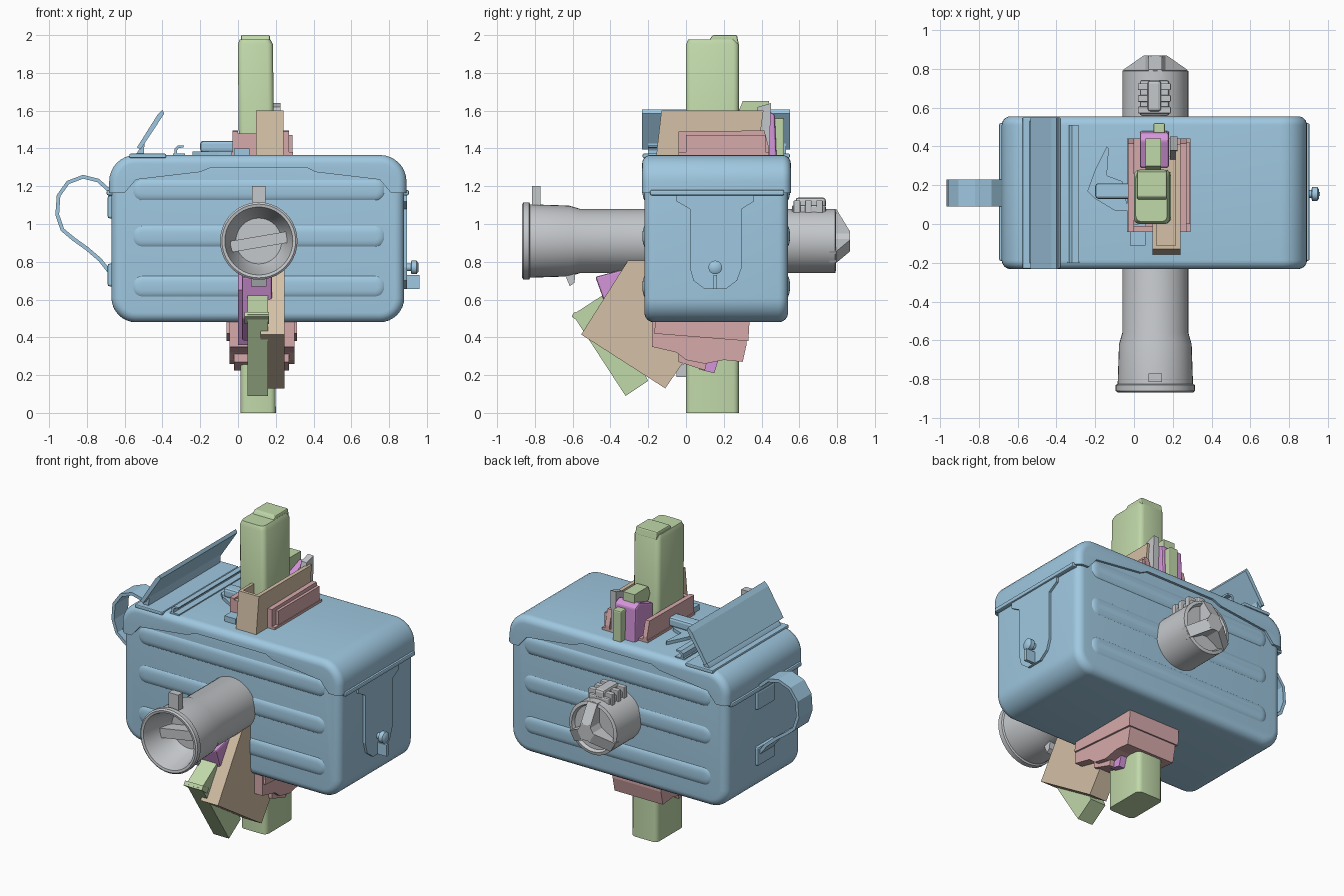
import bpy, bmesh, math
from mathutils import Vector

if "Cube" in bpy.data.objects:
    bpy.data.objects.remove(bpy.data.objects["Cube"])

def mat(name, c):
    m = bpy.data.materials.new(name)
    m.diffuse_color = (*c, 1)
    m.use_nodes = True
    m.node_tree.nodes["Principled BSDF"].inputs["Base Color"].default_value = m.diffuse_color
    return m

BLUE = mat("blue", (.35, .58, .75))
GREEN = mat("green", (.53, .69, .40))
PINK = mat("pink", (.68, .40, .41))
TAN = mat("tan", (.66, .53, .38))
GREY = mat("grey", (.56, .58, .60))
MAG = mat("magenta", (.66, .30, .70))

def place(axis, u, v, w):
    return {'x': (w, u, v), 'y': (u, w, v), 'z': (u, v, w)}[axis]

def loft(name, rings, axis, m, smooth=None):
    """rings = [(position along axis, [(u, v), ...]), ...], closed by end caps"""
    bm = bmesh.new()
    vs = [[bm.verts.new(place(axis, u, v, w)) for u, v in pts] for w, pts in rings]
    n = len(vs[0])
    for a, b in zip(vs, vs[1:]):
        for i in range(n):
            bm.faces.new((a[i], a[(i + 1) % n], b[(i + 1) % n], b[i]))
    bm.faces.new(vs[0])
    bm.faces.new(vs[-1])
    bmesh.ops.recalc_face_normals(bm, faces=bm.faces)
    me = bpy.data.meshes.new(name)
    bm.to_mesh(me)
    bm.free()
    me.materials.append(m)
    ob = bpy.data.objects.new(name, me)
    bpy.context.collection.objects.link(ob)
    if smooth:
        bpy.ops.object.select_all(action='DESELECT')
        ob.select_set(True)
        bpy.context.view_layer.objects.active = ob
        bpy.ops.object.shade_smooth_by_angle(angle=math.radians(smooth))
    return ob

def prism(name, pts, axis, a, b, m, bevel=0):
    ob = loft(name, [(a, pts), (b, pts)], axis, m)
    if bevel:
        mod = ob.modifiers.new("bevel", 'BEVEL')
        mod.width, mod.segments = bevel, 2
    return ob

def box(name, x, y, z, m, bevel=0):
    return prism(name, [(x[0], y[0]), (x[1], y[0]), (x[1], y[1]), (x[0], y[1])], 'z', *z, m, bevel)

def rrect(u0, u1, v0, v1, r, seg=8):
    pts = []
    for k, (cu, cv) in enumerate([(u1 - r, v1 - r), (u0 + r, v1 - r), (u0 + r, v0 + r), (u1 - r, v0 + r)]):
        for i in range(seg + 1):
            t = math.pi / 2 * (k + i / seg)
            pts.append((cu + r * math.cos(t), cv + r * math.sin(t)))
    return pts

def pillow(name, x, y, z, r, edge, m):
    """rounded box: rounded outline in xz, rounded edges toward +-y"""
    rings = []
    for i in range(7):
        t = math.pi / 2 * i / 6
        e = edge * (1 - math.sin(t))
        rings.append((edge * (1 - math.cos(t)), rrect(x[0] + e, x[1] - e, z[0] + e, z[1] - e, r - e)))
    full = [(y[0] + d, p) for d, p in rings] + [(y[1] - d, p) for d, p in reversed(rings)]
    return loft(name, full, 'y', m, 35)

def circle(cx, cz, r, n=40):
    return [(cx + r * math.cos(2 * math.pi * i / n), cz + r * math.sin(2 * math.pi * i / n)) for i in range(n)]

# metal can body
pillow("can_body", (-.67, .88), (-.22, .54), (.48, 1.34), .13, .05, BLUE)

# lid: slightly larger shell, lower edge arched along front and back
lid = pillow("can_lid", (-.682, .892), (-.232, .555), (.6, 1.365), .14, .045, BLUE)
cut = prism("lid_cutter", [(-1, .4), (1.1, .4), (1.1, 1.165), (.81, 1.165), (.75, 1.235), (.41, 1.275), (.36, 1.3),
                           (-.14, 1.3), (-.2, 1.275), (-.54, 1.235), (-.6, 1.165), (-1, 1.165)], 'y', -1, 1, BLUE)
cut.hide_render = True
mod = lid.modifiers.new("arch", 'BOOLEAN')
mod.operation, mod.object, mod.solver = 'DIFFERENCE', cut, 'EXACT'
bpy.context.view_layer.update()
lid.data = bpy.data.meshes.new_from_object(lid.evaluated_get(bpy.context.evaluated_depsgraph_get()))
lid.modifiers.clear()
bpy.data.objects.remove(cut)

# lid end beads
for n, x in (("left", (-.695, -.66)), ("right", (.87, .905))):
    box("lid_bead_" + n, x, (-.19, .52), (1.152, 1.18), BLUE, .008)

# pressed ribs on front and back
for side, y0, d in (("front", -.219, -1), ("back", .539, 1)):
    for i, z in enumerate((.68, .945, 1.19)):
        rings = [(y0 + d * h, rrect(-.56 + e, .78 - e, z - .07 + e, z + .05 - e, .055 - e, 5))
                 for h, e in ((-.005, 0), (.003, .008), (.009, .025), (.011, .04))]
        loft(f"rib_{side}_{i}", rings, 'y', BLUE, 60)

# right end latch plate and stud
prism("latch_plate", [(-.05, 1.155), (-.05, 1.12), (.02, 1.08), (.02, .77), (.04, .7), (.1, .655), (.21, .655),
                      (.27, .7), (.295, .77), (.295, 1.08), (.36, 1.12), (.36, 1.155)], 'x', .87, .895, BLUE)
loft("latch_stud", [(.88, circle(.155, .77, .02, 20)), (.915, circle(.155, .77, .02, 20)),
                    (.918, circle(.155, .77, .036, 20)), (.945, circle(.155, .77, .036, 20)),
                    (.955, circle(.155, .77, .022, 20))], 'x', BLUE, 40)
box("latch_tab", (.88, .96), (.145, .165), (.655, .73), BLUE)

# carry strap on the left end
path = [Vector(p) for p in ((-.66, 1.1), (-.685, 1.18), (-.74, 1.23), (-.82, 1.25), (-.9, 1.22), (-.95, 1.15),
                            (-.957, 1.05), (-.93, .97), (-.87, .92), (-.8, .87), (-.73, .81), (-.66, .72))]
outer, inner = [], []
for i, p in enumerate(path):
    t = (path[min(i + 1, len(path) - 1)] - path[max(i - 1, 0)]).normalized()
    n = Vector((-t.y, t.x)) * .01
    outer.append(tuple(p + n))
    inner.append(tuple(p - n))
prism("strap", outer + inner[::-1], 'y', .09, .23, BLUE)
for n, z in (("upper", 1.09), ("lower", .73)):
    box("strap_bracket_" + n, (-.69, -.66), (.07, .25), (z - .06, z + .06), BLUE, .01)

# open flap, its hinge and the rail on the lid
flap = [(-.555, 1.345), (-.50, 1.345), (-.495, 1.43), (-.385, 1.59), (-.40, 1.605), (-.53, 1.42), (-.53, 1.38)]
prism("flap_hinge", flap[:3] + [(-.53, 1.385)], 'y', -.2, .53, BLUE)
bm_pts = [(-.535, 1.405), (-.515, 1.395), (-.39, 1.585), (-.40, 1.605), (-.425, 1.58)]
prism("flap", bm_pts, 'y', -.232, .55, BLUE)
box("flap_seat", (-.575, -.38), (-.23, .55), (1.35, 1.372), BLUE, .006)
prism("rail", [(-.335, 1.36), (-.335, 1.4), (-.32, 1.415), (-.285, 1.415), (-.29, 1.405), (-.315, 1.402),
               (-.322, 1.39), (-.322, 1.36)], 'y', -.2, .51, BLUE)
box("rail_base", (-.345, -.28), (-.2, .51), (1.35, 1.372), BLUE)

# small catch beside the bar
prism("catch_plate", [(-.24, .17), (-.2, .28), (-.14, .4), (-.13, .39), (-.14, .25), (-.06, .22), (-.03, .07),
                      (-.1, .07), (-.2, .13)], 'z', 1.36, 1.385, BLUE)
box("catch_arm", (-.2, 0), (.13, .21), (1.38, 1.44), BLUE, .015)
box("catch_foot", (-.02, .06), (-.11, 0), (1.35, 1.4), BLUE)

# tall green bar, leaning slightly
bar = [(z, rrect(x - .093 + e, x + .093 - e, e, .28 - e, .03, 3))
       for z, x, e in ((0, .107, 0), (.7, .104, 0), (1.4, .098, 0), (1.95, .092, 0), (1.978, .09, .012))]
loft("bar", bar, 'z', GREEN, 35)
prism("bar_top_step", [(.115, 1.96), (.14, 2), (.27, 2), (.28, 1.95)], 'x', .015, .17, GREEN, .008)

# torch: one lathed shell with an open head
CX, CZ = .11, .91
prof = [(-.66, .12), (-.7, .14), (-.84, .168), (-.865, .175), (-.868, .19), (-.86, .2), (-.83, .2), (-.825, .19),
        (-.62, .187), (-.56, .17), (.79, .17), (.795, .15), (.775, .14)]
prof = [(y, r + (.005 * max(0, -.6 - y) / .26)) for y, r in prof]
loft("torch", [(y, circle(CX, CZ, r)) for y, r in prof], 'y', GREY, 35)
s, c = math.sin(.17), math.cos(.17)
prism("torch_cross_bar", [(CX + u * c - v * s, CZ - .005 + u * s + v * c) for u, v in
                          ((-.15, -.03), (.15, -.03), (.15, .03), (-.15, .03))], 'y', -.74, -.64, GREY)
# three wedge spokes on the tail
for i in range(3):
    a = math.pi / 2 + i * 2 * math.pi / 3
    ob = prism(f"tail_spoke_{i}", [(-.05, .76), (.168, .76), (.168, .797), (.05, .868), (-.05, .868)],
               'z', -.035, .035, GREY)
    for v in ob.data.vertices:
        r, y, w = v.co
        v.co = (CX + r * math.cos(a) - w * math.sin(a), y, CZ + r * math.sin(a) + w * math.cos(a))
# sight tab, lower lug, rear switch
box("torch_sight", (.075, .145), (-.815, -.77), (1.08, 1.2), GREY)
prism("torch_lug", [(-.64, .73), (-.615, .67), (-.59, .69), (-.585, .75)], 'x', .07, .15, GREY)
box("switch_base", (.03, .18), (.56, .74), (1.04, 1.10), GREY, .01)
for i in range(3):
    box(f"switch_tooth_{i}", (.02, .19), (.57 + .06 * i, .605 + .06 * i), (1.05, 1.125), GREY, .005)
box("switch_slide", (.07, .14), (.58, .74), (1.08, 1.14), GREY, .015)

# upper holder: tan sleeve with open top, pink frame
side = [(-.16, 1.34), (-.13, 1.6), (.41, 1.6), (.375, 1.34)]
prism("sleeve_right_wall", side, 'x', .215, .24, TAN)
prism("sleeve_left_wall", [(-.16, 1.34), (-.13, 1.6), (.02, 1.6), (.02, 1.34)], 'x', .095, .115, TAN)
prism("sleeve_front_wall", [(-.16, 1.34), (-.13, 1.6), (-.11, 1.6), (-.14, 1.34)], 'x', .096, .239, TAN)
box("sleeve_floor", (.1, .23), (-.13, .35), (1.35, 1.40), TAN)
pside = [(-.04, 1.34), (-.04, 1.49), (.415, 1.495), (.44, 1.4), (.44, 1.34)]
prism("frame_right", pside, 'x', .238, .27, PINK)
prism("frame_left", pside, 'x', -.03, .0, PINK)
prism("frame_pad", [(-.04, 1.34), (-.04, 1.38), (.44, 1.38), (.44, 1.34)], 'x', -.035, .292, PINK)
box("frame_rib", (.265, .288), (0, .42), (1.34, 1.47), PINK)
box("frame_front", (-.03, .1), (-.04, -.01), (1.34, 1.48), PINK)

# upper rear clip
prism("clip_core_upper", [(.29, 1.34), (.29, 1.55), (.43, 1.6), (.47, 1.58), (.48, 1.34)], 'x', .03, .18, MAG, .01)
prism("clip_top_upper", [(.28, 1.6), (.3, 1.65), (.44, 1.65), (.44, 1.57), (.3, 1.56)], 'x', .06, .14, GREEN)
box("clip_tongue_upper", (.10, .16), (.46, .52), (1.34, 1.56), GREEN, .008)
prism("clip_spring_upper", [(.32, 1.34), (.38, 1.62), (.45, 1.64), (.44, 1.34)], 'x', .185, .225, GREY)

# lower holder: tilted tan sleeve, pink cradle
prism("lower_sleeve", [(-.18, .82), (-.305, .81), (-.555, .415), (-.11, .13), (.05, .36), (.05, .7)],
      'x', .12, .245, TAN)
prism("cradle", [(-.18, .55), (-.18, .35), (-.05, .32), (.0, .28), (.1, .26), (.2, .28), (.3, .27), (.32, .36),
                 (.32, .55)], 'x', -.045, .30, PINK)
prism("cradle_flange", [(-.15, .55), (-.17, .42), (.33, .38), (.34, .55)], 'x', -.06, .312, PINK)
prism("cradle_base", [(-.04, .35), (-.04, .27), (.1, .225), (.13, .35)], 'x', -.02, .27, PINK)
prism("clip_core_base", [(.08, .32), (.07, .23), (.15, .21), (.18, .31)], 'x', .04, .24, MAG)
box("cradle_pin", (.1, .14), (-.05, .0), (.19, .26), GREY)

# lower clip
prism("clip_core_lower", [(-.48, .72), (-.33, .76), (-.22, .6), (-.25, .38), (-.4, .5)], 'x', .02, .18, MAG, .01)
prism("clip_side_lower", [(-.4, .65), (-.25, .75), (-.1, .36), (-.2, .36)], 'x', .0, .05, MAG)
prism("clip_plate_lower", [(-.6, .52), (-.43, .63), (-.2, .17), (-.32, .09)], 'x', .05, .16, GREEN)
prism("clip_lip_lower", [(-.605, .51), (-.59, .535), (-.53, .50), (-.55, .47)], 'x', .035, .165, GREEN)
